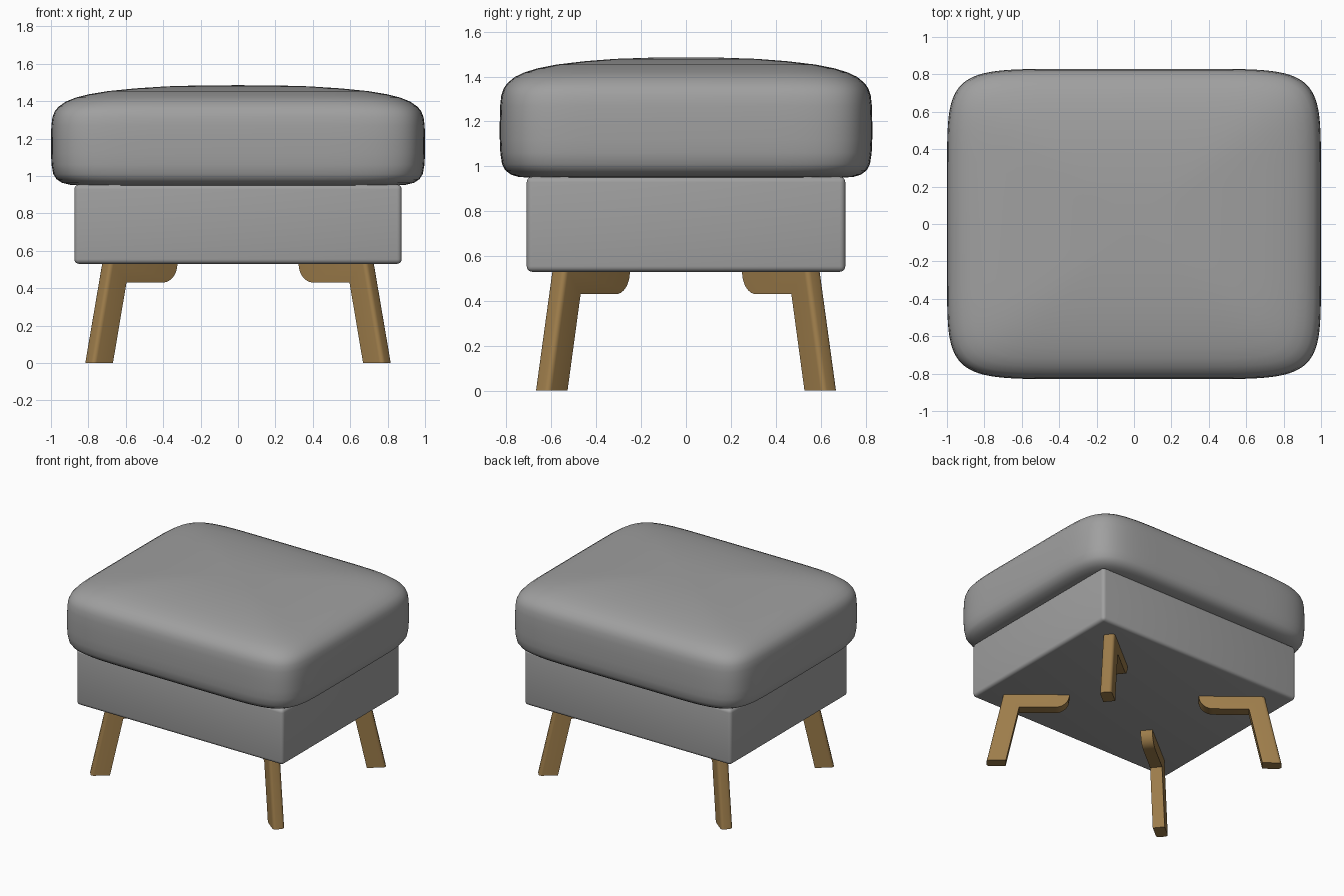
import bpy, bmesh, math
from mathutils import Vector

if "Cube" in bpy.data.objects:
    bpy.data.objects.remove(bpy.data.objects["Cube"])


def material(name, rgb):
    m = bpy.data.materials.new(name)
    m.diffuse_color = (*rgb, 1.0)
    m.use_nodes = True
    m.node_tree.nodes["Principled BSDF"].inputs["Base Color"].default_value = m.diffuse_color
    return m


GREY = material("grey fabric", (0.35, 0.35, 0.35))
WOOD = material("warm wood", (0.34, 0.205, 0.07))


def finish(name, bm, mat, angle):
    bmesh.ops.recalc_face_normals(bm, faces=bm.faces[:])
    me = bpy.data.meshes.new(name)
    bm.to_mesh(me)
    bm.free()
    me.materials.append(mat)
    ob = bpy.data.objects.new(name, me)
    bpy.context.collection.objects.link(ob)
    bpy.ops.object.select_all(action='DESELECT')
    ob.select_set(True)
    bpy.context.view_layer.objects.active = ob
    bpy.ops.object.shade_smooth_by_angle(angle=math.radians(angle))
    return ob


# Cushion: superellipse outline lofted through a domed profile (scale, height)
def make_cushion():
    bm = bmesh.new()
    n, count = 7.4, 96
    profile = [(0.5, 0.95), (0.85, 0.95), (0.90, 0.953), (0.94, 0.963), (0.97, 0.982),
               (0.988, 1.01), (0.997, 1.06), (1.0, 1.12), (1.0, 1.2), (0.998, 1.27),
               (0.992, 1.315), (0.98, 1.345), (0.96, 1.37), (0.92, 1.398), (0.87, 1.418),
               (0.80, 1.436), (0.70, 1.453), (0.55, 1.468), (0.38, 1.479), (0.2, 1.484)]

    def power(v):
        return 0.0 if abs(v) < 1e-9 else math.copysign(abs(v) ** (2 / n), v)

    rings = []
    for k, z in profile:
        ring = []
        for i in range(count):
            t = 2 * math.pi * i / count
            ring.append(bm.verts.new((k * power(math.cos(t)), 0.83 * k * power(math.sin(t)), z)))
        rings.append(ring)
    for a, b in zip(rings, rings[1:]):
        for i in range(count):
            j = (i + 1) % count
            bm.faces.new((a[i], a[j], b[j], b[i]))
    for ring, z in ((rings[0], 0.95), (rings[-1], 1.485)):
        c = bm.verts.new((0, 0, z))
        for i in range(count):
            bm.faces.new((ring[i], ring[(i + 1) % count], c))
    finish("cushion", bm, GREY, 80)


# Upholstered base box with softened edges
def make_base():
    bm = bmesh.new()
    bmesh.ops.create_cube(bm, size=1)
    for v in bm.verts:
        v.co = (v.co.x * 1.75, v.co.y * 1.42, 0.742 + v.co.z * 0.424)
    bmesh.ops.bevel(bm, geom=bm.edges[:], offset=0.025, segments=4, profile=0.5, affect='EDGES')
    finish("base", bm, GREY, 40)


# Splayed leg with a bracket arm, extruded in the diagonal plane
def make_leg(name, sx, sy):
    bm = bmesh.new()
    a = math.radians(38.9)
    out = Vector((sx * math.cos(a), sy * math.sin(a), 0))
    side = Vector((-out.y, out.x, 0)) * 0.042
    pts = [(1.027, 0.0), (0.91, 0.535), (0.45, 0.535)]
    for i in range(9):
        t = math.pi / 2 * i / 8
        pts.append((0.55 - 0.10 * math.cos(t), 0.53 - 0.10 * math.sin(t)))
    pts += [(0.80, 0.43), (0.893, 0.0)]
    loops = [[bm.verts.new(out * r + side * s + Vector((0, 0, z))) for r, z in pts]
             for s in (-1, 1)]
    bm.faces.new(loops[0])
    bm.faces.new(loops[1][::-1])
    for i in range(len(pts)):
        j = (i + 1) % len(pts)
        bm.faces.new((loops[0][i], loops[0][j], loops[1][j], loops[1][i]))
    outer = [bm.edges.get((l[0], l[1])) for l in loops]
    bmesh.ops.bevel(bm, geom=outer, offset=0.022, segments=4, profile=0.5, affect='EDGES')
    finish(name, bm, WOOD, 35)


make_cushion()
make_base()
for sx, lr in ((-1, "left"), (1, "right")):
    for sy, fb in ((-1, "front"), (1, "back")):
        make_leg(f"{fb}_{lr}_leg", sx, sy)
